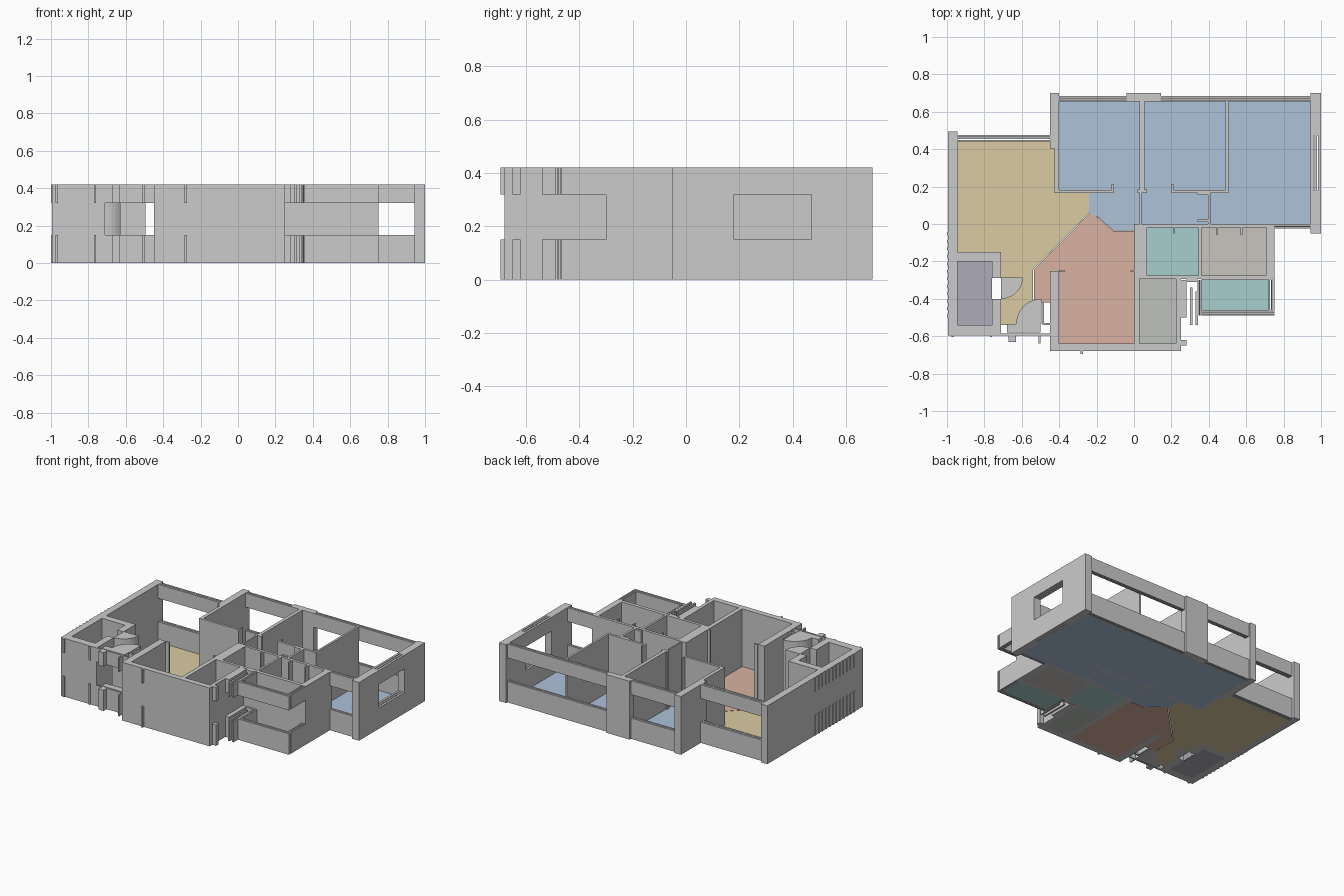
import bpy, bmesh, math

H, SILL, HEAD = 0.42, 0.15, 0.32
FULL = [(0, H)]
OPEN = [(0, SILL), (HEAD, H)]          # parapet below and lintel above an opening


def prism(bm, pts, z0, z1):
    f = bm.faces.new([bm.verts.new((x, y, z0)) for x, y in pts])
    ext = bmesh.ops.extrude_face_region(bm, geom=[f], use_keep_orig=True)
    top = [v for v in ext["geom"] if isinstance(v, bmesh.types.BMVert)]
    bmesh.ops.translate(bm, verts=top, vec=(0, 0, z1 - z0))


def rect(x0, x1, y0, y1):
    return [(x0, y0), (x1, y0), (x1, y1), (x0, y1)]


def build(name, outlines, levels, colour=None):
    bm = bmesh.new()
    for pts in outlines:
        for z0, z1 in levels:
            prism(bm, pts, z0, z1)
    bmesh.ops.recalc_face_normals(bm, faces=bm.faces)
    me = bpy.data.meshes.new(name)
    bm.to_mesh(me)
    bm.free()
    ob = bpy.data.objects.new(name, me)
    bpy.context.collection.objects.link(ob)
    if colour:
        mat = bpy.data.materials.new(name + "_colour")
        mat.diffuse_color = (*colour, 1)
        me.materials.append(mat)
    return ob


def triple(x0, x1, y0, y1):
    """Window strip seen in plan: outer line, glazing line, inner line."""
    out = []
    for a, b in ((0, .28), (.38, .62), (.72, 1)):
        if x1 - x0 > y1 - y0:
            out.append(rect(x0, x1, y0 + a * (y1 - y0), y0 + b * (y1 - y0)))
        else:
            out.append(rect(x0 + a * (x1 - x0), x0 + b * (x1 - x0), y0, y1))
    return out


def quarter(cx, cy, r, a0, n=10):
    return [(cx, cy)] + [(cx + r * math.cos(math.radians(a0 + 90 * i / n)),
                          cy + r * math.sin(math.radians(a0 + 90 * i / n))) for i in range(n + 1)]


# Outer walls
build("outer_walls", [rect(*r) for r in [
    (-.995, -.945, -.595, .495), (-.45, -.40, .405, .70), (-.425, -.40, .165, .405),
    (-.04, .145, .655, .70), (.945, 1, .47, .70), (.945, 1, -.05, .18),
    (-.45, -.40, -.68, -.25), (-.45, .25, -.68, -.64), (.225, .25, -.64, -.295),
    (.705, .75, -.30, 0)]], FULL)

# Walls of the shaft by the entrance
build("shaft_walls", [rect(*r) for r in [
    (-.945, -.71, -.20, -.15), (-.76, -.71, -.29, -.20),
    (-.76, -.71, -.54, -.40), (-.945, -.71, -.595, -.54)]], FULL)

# Bedroom partitions
build("bedroom_walls", [rect(*r) for r in [
    (.03, .055, .185, .655), (.49, .505, .165, .655), (-.42, -.11, .165, .182),
    (-.12, -.11, .182, .215), (.20, .505, .165, .182), (.20, .21, .182, .215),
    (.02, .07, .165, .185), (.03, .04, 0, .165), (.395, .41, 0, .165),
    (.34, .395, .01, .025), (.34, .395, .155, .165)]], FULL)

# Bathroom, kitchen and utility partitions
build("service_walls", [rect(*r) for r in [
    (.03, .75, -.02, 0), (0, .07, -.28, 0), (0, .03, -.64, -.28),
    (.345, .36, -.28, 0), (.03, .36, -.295, -.275), (.36, .705, -.30, -.275),
    (-.40, -.37, -.255, -.245), (-.02, 0, -.255, -.245),
    (.44, .45, -.06, -.02), (.57, .58, -.06, -.02), (.21, .22, -.05, -.02)]], FULL)

# Windows: parapet and lintel strips
strips = []
for r in [(-.945, -.45, .44, .475), (-.40, -.04, .655, .685), (.145, .945, .655, .685),
          (.945, 1, .18, .47), (.75, .945, -.025, 0),
          (.355, .75, -.49, -.46), (.72, .75, -.46, -.30), (.34, .362, -.49, -.30)]:
    strips += triple(*r)
build("window_strips", strips, OPEN)

# Service balcony louvres and entrance sill
build("balcony_louvres", [rect(*r) for r in [
    (.25, .28, -.50, -.30), (.25, .28, -.65, -.62), (.30, .312, -.54, -.34),
    (.33, .342, -.54, -.36), (.28, .34, -.31, -.295)]], OPEN)
build("entrance_strips", [rect(*r) for r in [
    (-.68, -.50, -.58, -.535), (-.71, -.45, -.595, -.585), (-.67, -.63, -.63, -.595),
    (-.51, -.50, -.64, -.595), (-.49, -.45, -.54, -.53), (-.49, -.48, -.53, -.42)]], OPEN)

# Door swings
build("entrance_doors", [quarter(-.71, -.285, .115, 270), quarter(-.495, -.535, .135, 90)], FULL)

# Small ribs on the left facade and front
ribs = [rect(-1, -.995, y, y + .015) for y in [-.50 + .04 * i for i in range(12)]]
ribs += [rect(x, x + .012, -.605, -.595) for x in (-.975, -.77)]
ribs.append(rect(-.285, -.273, -.695, -.68))
build("facade_ribs", ribs, OPEN)

# Coloured floors
SLAB = [(0, .004)]
blue, sand, pink, teal = (.42, .54, .70), (.70, .60, .36), (.70, .45, .36), (.39, .62, .61)
build("bedroom_floor", [[(-.40, .655), (-.40, .165), (-.24, .165), (-.24, .06), (-.19, .035), (-.11, -.035),
                         (0, -.035), (0, 0), (.945, 0), (.945, .655)]], SLAB, blue)
build("living_floor", [[(-.945, .44), (-.945, -.15), (-.71, -.15), (-.71, -.54), (-.63, -.54), (-.54, -.42),
                        (-.54, -.245), (-.24, .06), (-.24, .165), (-.42, .165), (-.42, .405),
                        (-.45, .405), (-.45, .44)]], SLAB, sand)
build("dining_floor", [[(-.235, .06), (-.535, -.245), (-.535, -.42), (-.45, -.42), (-.45, -.25), (-.40, -.25),
                        (-.40, -.64), (0, -.64), (0, -.037), (-.11, -.037), (-.19, .033)]], SLAB, pink)
build("bath_floors", [rect(.07, .345, -.275, -.02), rect(.36, .72, -.46, -.30)], SLAB, teal)
build("kitchen_floor", [rect(.36, .705, -.275, -.02)], SLAB, (.58, .55, .51))
build("utility_floor", [rect(.03, .225, -.64, -.295)], SLAB, (.52, .54, .50))
build("shaft_floor", [rect(-.945, -.76, -.54, -.20)], SLAB, (.42, .41, .48))
